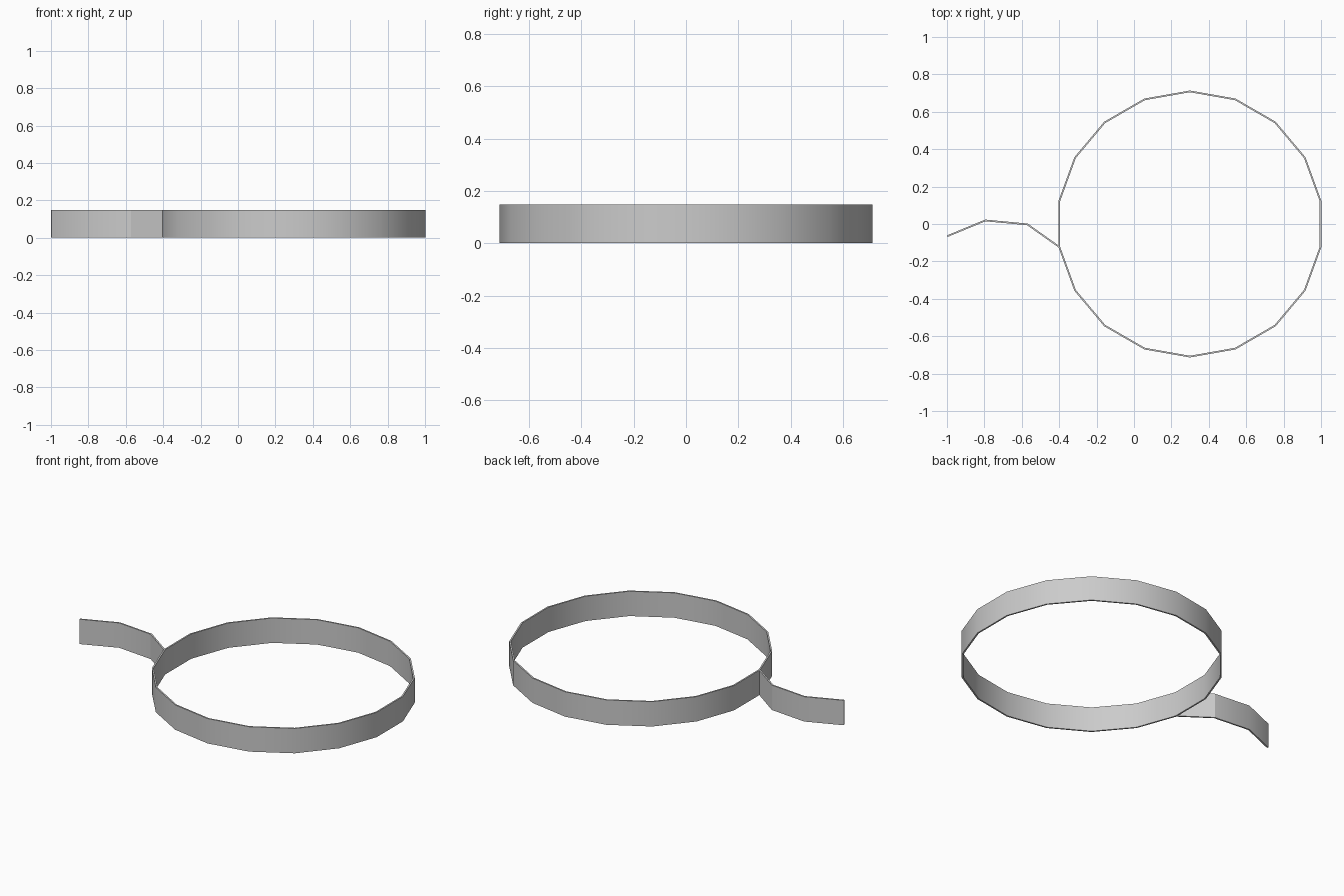
import bpy
import bmesh
import math
from mathutils import Vector

HEIGHT = 0.148
THICK = 0.009
RADIUS = 0.709
CENTRE = Vector((0.299, 0.0))

cube = bpy.data.objects.get("Cube")
if cube:
    bpy.data.objects.remove(cube, do_unlink=True)

grey = bpy.data.materials.new("plain grey")
grey.use_nodes = True
colour = (0.6, 0.6, 0.6, 1.0)
grey.diffuse_color = colour
grey.node_tree.nodes["Principled BSDF"].inputs["Base Color"].default_value = colour


def wall(name, path, closed):
    """Raise a flat strip of even thickness along a path on the ground."""
    bm = bmesh.new()
    n = len(path)
    rows = []
    for i, p in enumerate(path):
        before = path[i - 1] if closed or i > 0 else None
        after = path[(i + 1) % n] if closed or i < n - 1 else None
        d_in = (p - before).normalized() if before is not None else (after - p).normalized()
        d_out = (after - p).normalized() if after is not None else d_in
        tangent = (d_in + d_out).normalized()
        side = Vector((-tangent.y, tangent.x)) * (THICK / 2 / tangent.dot(d_in))
        a, b = p + side, p - side
        rows.append([bm.verts.new((q.x, q.y, z))
                     for q, z in ((a, 0), (b, 0), (b, HEIGHT), (a, HEIGHT))])
    for i in range(n if closed else n - 1):
        r, s = rows[i], rows[(i + 1) % n]
        for k in range(4):
            m = (k + 1) % 4
            bm.faces.new((r[k], r[m], s[m], s[k]))
    if not closed:
        bm.faces.new(rows[0])
        bm.faces.new(rows[-1])
    bmesh.ops.recalc_face_normals(bm, faces=bm.faces)
    mesh = bpy.data.meshes.new(name)
    bm.to_mesh(mesh)
    bm.free()
    mesh.materials.append(grey)
    obj = bpy.data.objects.new(name, mesh)
    bpy.context.collection.objects.link(obj)
    bpy.ops.object.select_all(action="DESELECT")
    obj.select_set(True)
    bpy.context.view_layer.objects.active = obj
    bpy.ops.object.shade_smooth_by_angle(angle=math.radians(30))
    return obj


# Eighteen-sided ring band
ring = [CENTRE + RADIUS * Vector((math.cos(a), math.sin(a)))
        for a in (math.radians(10 + 20 * i) for i in range(18))]
wall("ring_band", ring, True)

# Bent tail strip, joined to a corner of the ring
tail = [Vector((-0.998, -0.065)), Vector((-0.795, 0.019)), Vector((-0.57, -0.002)), ring[9]]
wall("tail_strip", tail, False)
